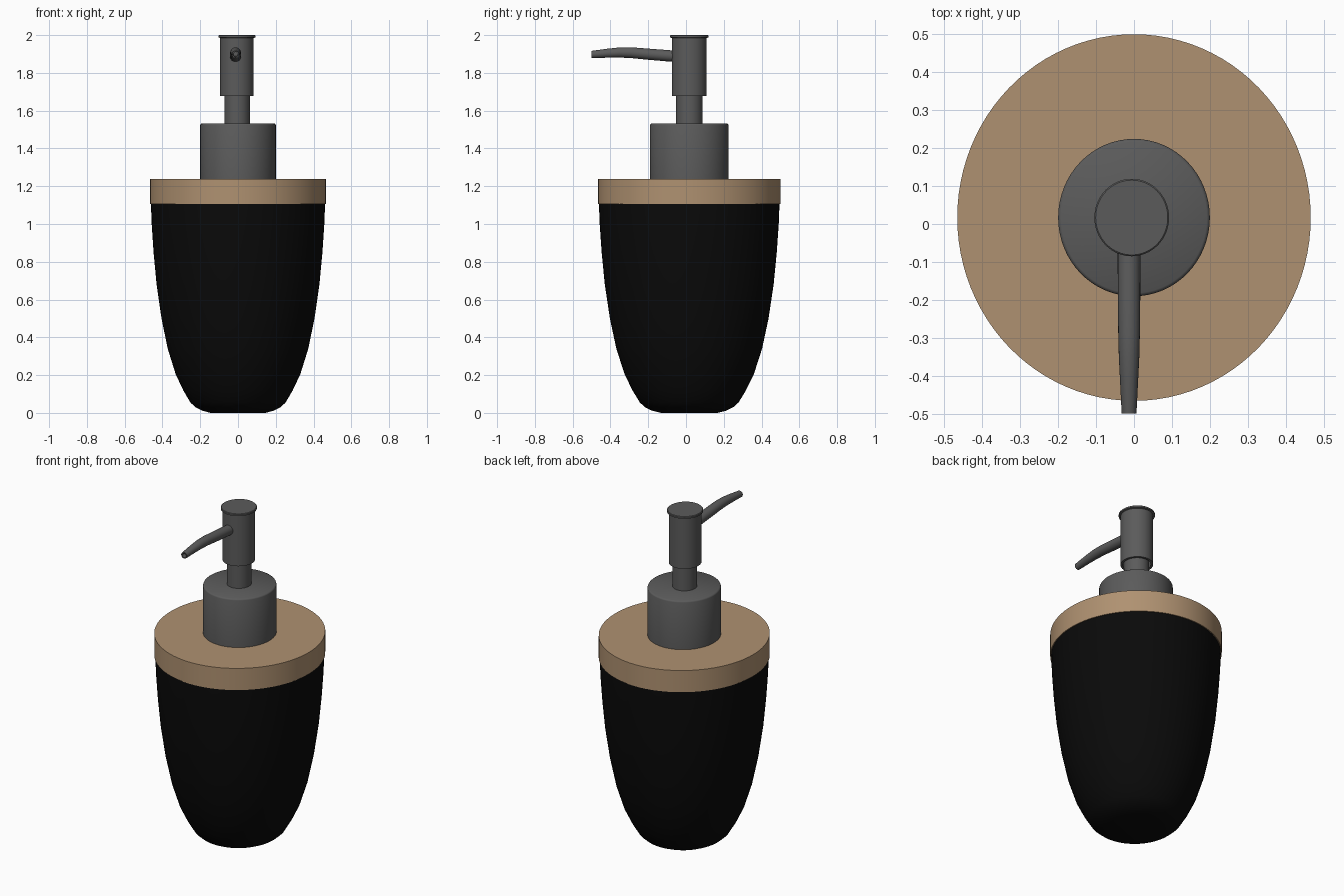
import bpy, bmesh, math
from mathutils import Vector

if "Cube" in bpy.data.objects:
    bpy.data.objects.remove(bpy.data.objects["Cube"])

CY = 0.017        # axis of the bottle in y
SY = 1.037        # slightly oval in y


def material(name, rgb):
    m = bpy.data.materials.new(name)
    m.diffuse_color = (*rgb, 1)
    m.use_nodes = True
    m.node_tree.nodes["Principled BSDF"].inputs["Base Color"].default_value = m.diffuse_color
    return m


black = material("matte black", (0.003, 0.003, 0.003))
wood = material("light wood", (0.43, 0.285, 0.165))
grey = material("dark grey metal", (0.105, 0.105, 0.105))


def finish(bm, name, mat, angle=35):
    bmesh.ops.remove_doubles(bm, verts=bm.verts, dist=1e-5)
    bmesh.ops.recalc_face_normals(bm, faces=bm.faces)
    me = bpy.data.meshes.new(name)
    bm.to_mesh(me)
    bm.free()
    ob = bpy.data.objects.new(name, me)
    bpy.context.collection.objects.link(ob)
    me.materials.append(mat)
    bpy.ops.object.select_all(action='DESELECT')
    ob.select_set(True)
    bpy.context.view_layer.objects.active = ob
    bpy.ops.object.shade_smooth_by_angle(angle=math.radians(angle))
    return ob


def skin(bm, rings):
    """Join rings of points into a closed tube with end caps."""
    vs = [[bm.verts.new(p) for p in r] for r in rings]
    n = len(vs[0])
    for a, b in zip(vs, vs[1:]):
        for i in range(n):
            j = (i + 1) % n
            bm.faces.new((a[i], a[j], b[j], b[i]))
    bm.faces.new(vs[0])
    bm.faces.new(vs[-1])


def lathe(name, profile, mat, cx=0.0, n=64):
    bm = bmesh.new()
    skin(bm, [[(cx + r * math.cos(2 * math.pi * i / n),
                CY + SY * r * math.sin(2 * math.pi * i / n), z)
               for i in range(n)] for r, z in profile])
    return finish(bm, name, mat)


# Bottle and wooden lid
lathe("bottle", [(0.145, 0), (0.19, 0.012), (0.225, 0.03), (0.252, 0.055),
                 (0.29, 0.12), (0.33, 0.205), (0.372, 0.34), (0.405, 0.5),
                 (0.431, 0.68), (0.447, 0.85), (0.457, 1.0), (0.461, 1.108)], black)
lathe("wooden_lid", [(0.466, 1.106), (0.466, 1.238)], wood, n=96)

# Pump: collar, stem, hollow head with rim and cap disc
lathe("collar", [(0.2, 1.236), (0.2, 1.524), (0.198, 1.529), (0.192, 1.533)], grey)
lathe("stem", [(0.067, 1.53), (0.067, 1.74)], grey, -0.004)
lathe("pump_head", [(0.02, 1.72), (0.076, 1.72), (0.076, 1.678), (0.089, 1.678),
                    (0.089, 1.985), (0.0985, 1.988), (0.0985, 1.997), (0.095, 2.0)],
      grey, -0.006)

# Spout: tapered tube along a gentle arc with a recessed nozzle (y, z, radius)
path = [(-0.03, 1.886, 0.03), (-0.1, 1.891, 0.03), (-0.2, 1.899, 0.0295),
        (-0.29, 1.907, 0.0285), (-0.35, 1.908, 0.027), (-0.42, 1.904, 0.0235),
        (-0.5, 1.897, 0.0195), (-0.5, 1.897, 0.013), (-0.47, 1.9, 0.012)]
bm = bmesh.new()
N = 24
skin(bm, [[Vector((-0.013 + r * math.cos(2 * math.pi * i / N), y,
                   z + r * math.sin(2 * math.pi * i / N)))
           for i in range(N)] for y, z, r in path])
finish(bm, "spout", grey)
